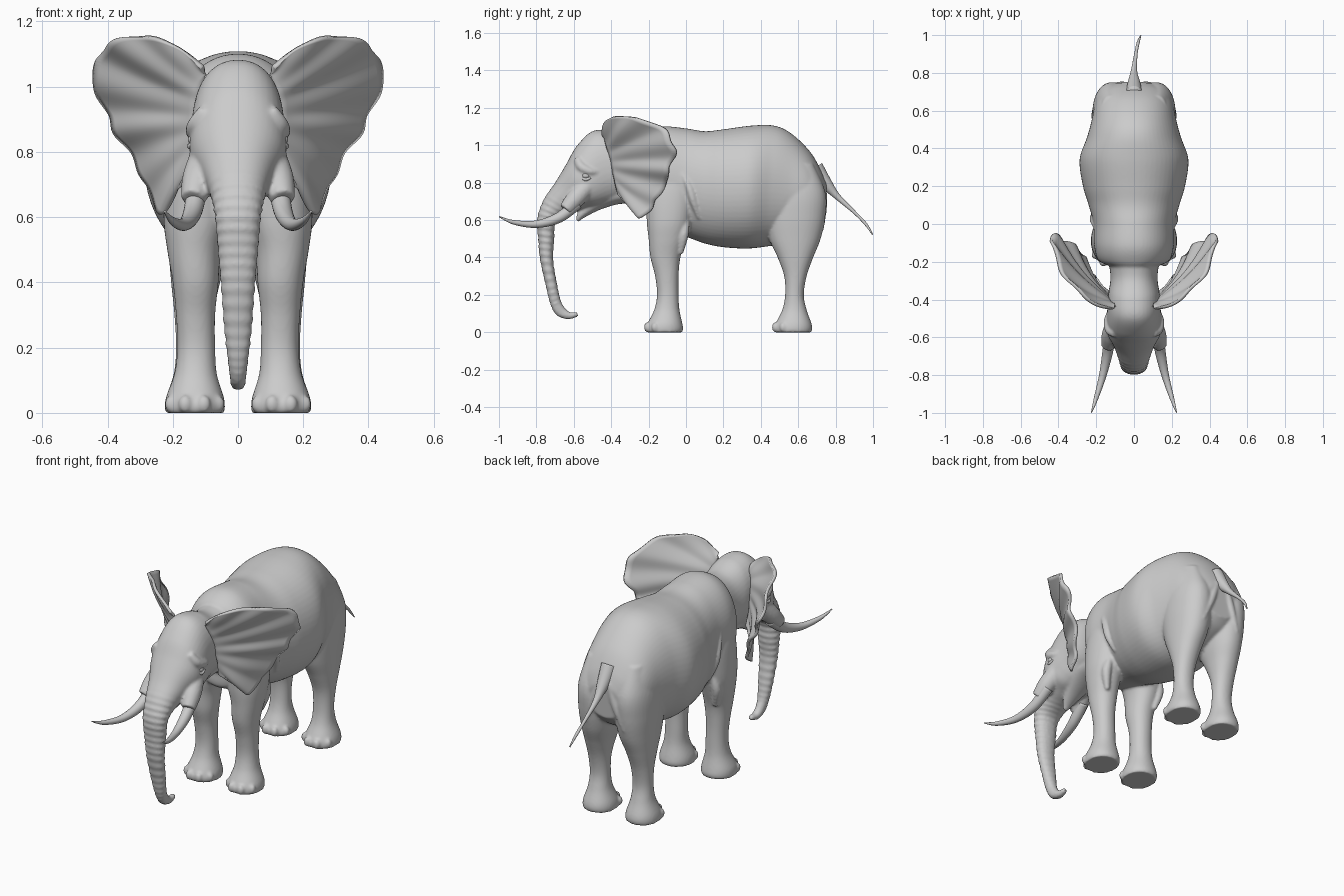
import bpy, bmesh, math
from mathutils import Vector


def spline(pts, u):
    """Catmull-Rom through rows of numbers, u in 0..len-1."""
    i = min(int(u), len(pts) - 2)
    f = u - i
    a, b, c, d = (pts[max(0, min(len(pts) - 1, i + k))] for k in (-1, 0, 1, 2))
    return [0.5 * (2 * q + (r - p) * f + (2 * p - 5 * q + 4 * r - s) * f * f
                   + (3 * q - p - 3 * r + s) * f ** 3) for p, q, r, s in zip(a, b, c, d)]


def loft(bm, rows, side=1, n=2.0, steps=8, seg=40, ridge=None):
    """Rows: front/top point (y, z), back/bottom point (y, z), half width, centre x."""
    rows = [tuple(r) + (0,) * (6 - len(r)) for r in rows]
    rings = []
    for k in range((len(rows) - 1) * steps + 1):
        u = k / steps
        y1, z1, y2, z2, w, cx = spline(rows, u)
        g = 1 + (ridge(u) if ridge else 0)
        ring = []
        for j in range(seg):
            a = 2 * math.pi * j / seg
            ca, sa = math.cos(a), math.sin(a)
            c = math.copysign(abs(ca) ** (2 / n), ca) * g / 2
            s = math.copysign(abs(sa) ** (2 / n), sa) * g
            ring.append(bm.verts.new((side * cx + s * w, (y1 + y2) / 2 + c * (y1 - y2),
                                      (z1 + z2) / 2 + c * (z1 - z2))))
        rings.append(ring)
    for A, B in zip(rings, rings[1:]):
        for j in range(seg):
            bm.faces.new((A[j], A[j - 1], B[j - 1], B[j]))
    bm.faces.new(rings[0])
    bm.faces.new(rings[-1])


def ball(bm, pos, size):
    vs = bmesh.ops.create_uvsphere(bm, u_segments=20, v_segments=12, radius=1)["verts"]
    for v in vs:
        v.co = Vector(pos) + Vector([a * b for a, b in zip(v.co, size)])


def finish(name, bm):
    bmesh.ops.recalc_face_normals(bm, faces=bm.faces)
    me = bpy.data.meshes.new(name)
    bm.to_mesh(me)
    bm.free()
    for p in me.polygons:
        p.use_smooth = True
    ob = bpy.data.objects.new(name, me)
    bpy.context.collection.objects.link(ob)
    return ob


def tube(bm, pts, side=1, steps=8, seg=16):
    """Round tube through rows of x, y, z, radius."""
    count = (len(pts) - 1) * steps
    P = [spline(pts, k / steps) for k in range(count + 1)]
    rings = []
    for k, p in enumerate(P):
        t = (Vector(P[min(k + 1, count)][:3]) - Vector(P[max(k - 1, 0)][:3])).normalized()
        e1 = t.cross(Vector((1, 0, 0))).normalized()
        e2 = t.cross(e1)
        ring = []
        for j in range(seg):
            a = 2 * math.pi * j / seg
            q = Vector(p[:3]) + (e1 * math.cos(a) + e2 * math.sin(a)) * p[3]
            ring.append(bm.verts.new((q.x * side, q.y, q.z)))
        rings.append(ring)
    for A, B in zip(rings, rings[1:]):
        for j in range(seg):
            bm.faces.new((A[j], A[j - 1], B[j - 1], B[j]))
    bm.faces.new(rings[0])
    bm.faces.new(rings[-1])


skin = bmesh.new()

# Torso
loft(skin, [(-.24, 1.03, -.20, .64, .12), (-.20, 1.07, -.19, .57, .185), (-.12, 1.10, -.12, .54, .21),
            (0, 1.09, 0, .51, .215), (.10, 1.075, .10, .475, .24), (.20, 1.085, .20, .455, .27),
            (.35, 1.105, .33, .448, .288), (.47, 1.105, .44, .46, .25), (.56, 1.065, .53, .475, .225),
            (.66, .97, .62, .51, .205), (.72, .87, .69, .55, .17), (.75, .79, .735, .60, .10)],
     n=2.1, seg=64)

# Neck, head and ringed trunk in one sweep
loft(skin, [(-.12, 1.07, -.12, .62, .15), (-.28, 1.04, -.26, .68, .125), (-.40, 1.075, -.33, .70, .135),
            (-.50, 1.075, -.38, .69, .14), (-.585, .995, -.43, .68, .147), (-.64, .90, -.48, .67, .145),
            (-.70, .80, -.54, .66, .112), (-.76, .71, -.63, .635, .085), (-.795, .61, -.695, .59, .07),
            (-.79, .50, -.705, .49, .061), (-.78, .39, -.71, .385, .052), (-.75, .25, -.69, .26, .042),
            (-.725, .15, -.67, .17, .031), (-.69, .09, -.65, .132, .025), (-.63, .07, -.62, .107, .022),
            (-.575, .085, -.585, .11, .014)],
     n=2.2, steps=16, ridge=lambda u: .05 * math.sin(6 * math.pi * u) * min(1, max(0, u - 6.5)))

# Lower jaw
loft(skin, [(-.28, .80, -.25, .69, .09), (-.40, .78, -.36, .685, .09), (-.50, .72, -.46, .655, .065),
            (-.57, .65, -.54, .615, .035), (-.59, .605, -.575, .59, .015)])

front_leg = [(-.17, .90, .03, .90, .07, .12), (-.21, .75, .05, .75, .095, .125),
             (-.21, .60, .03, .60, .10, .128), (-.20, .50, 0, .50, .082, .135),
             (-.19, .40, -.03, .40, .070, .13), (-.165, .30, -.04, .30, .060, .13),
             (-.155, .20, -.04, .20, .058, .128), (-.17, .12, -.035, .12, .065, .13),
             (-.205, .05, -.02, .05, .088, .132), (-.215, .02, -.015, .02, .092, .132),
             (-.21, 0, -.02, 0, .090, .132)]
hind_leg = [(.44, .90, .68, .90, .06, .12), (.42, .75, .745, .75, .10, .115),
            (.42, .62, .745, .62, .105, .115), (.445, .50, .72, .50, .093, .12),
            (.49, .40, .68, .40, .075, .13), (.525, .30, .645, .30, .060, .135),
            (.53, .20, .63, .20, .055, .135), (.515, .12, .645, .12, .062, .135),
            (.48, .05, .67, .05, .085, .135), (.47, .02, .675, .02, .090, .135),
            (.475, 0, .67, 0, .088, .135)]
for s in (1, -1):
    # Legs with toenails
    for leg, cy, ry in ((front_leg, -.115, .097), (hind_leg, .572, .10)):
        loft(skin, leg, s, n=2.15)
        for deg in (-58, -20, 20, 58):
            a = math.radians(deg)
            ball(skin, (s * .133 + .084 * math.sin(a), cy - ry * math.cos(a), .027), (.021, .019, .027))
    # Tusk socket, cheek, brow
    tube(skin, [(.10, -.53, .78, .05), (.122, -.59, .715, .05), (.137, -.645, .655, .038)], s)
    tube(skin, [(.10, -.58, .93, .02), (.128, -.56, .885, .026), (.138, -.51, .86, .022), (.13, -.46, .86, .01)], s)
    # Skin folds behind the shoulder and on the elbow
    tube(skin, [(.195, -.03, .87, .012), (.212, .015, .78, .02), (.212, .04, .70, .02), (.19, .07, .61, .01)], s)
    tube(skin, [(.17, .0, .60, .02), (.185, -.012, .52, .026), (.165, -.03, .42, .014)], s)
    # Creases of skin beside the tail
    tube(skin, [(.03, .73, .80, .02), (.07, .735, .68, .02), (.12, .725, .55, .012)], s)

# Fuse into one continuous hide
body = finish("body", skin)
rm = body.modifiers.new("fuse", 'REMESH')
rm.mode = 'VOXEL'
rm.voxel_size = .0075
rm.use_smooth_shade = True
sm = body.modifiers.new("soften", 'SMOOTH')
sm.factor = .5
sm.iterations = 4

# Ears: a rippled sheet between the root line and the outer rim
rim = [(.11, -.45, 1.06), (.19, -.43, 1.125), (.29, -.36, 1.155), (.38, -.25, 1.14), (.43, -.12, 1.085),
       (.433, -.06, .99), (.39, -.08, .90), (.345, -.10, .82), (.29, -.14, .73), (.26, -.19, .66),
       (.235, -.24, .61), (.20, -.29, .665), (.15, -.35, .73)]
root = [(.10, -.43, 1.04), (.115, -.42, .98), (.125, -.40, .90), (.135, -.38, .82), (.13, -.36, .74)]
bm = bmesh.new()
NT, NS = 96, 14
grid = []
for i in range(NT + 1):
    t = i / NT
    r, o = Vector(spline(root, t * 4)), Vector(spline(rim, t * 12))
    fade = math.sin(math.pi * t)
    row = []
    for j in range(NS + 1):
        s = j / NS
        p = r.lerp(o, s)
        wave = .011 * s * math.sin(t * 44) - .025 * math.sin(math.pi * s)
        p += Vector((.6, -.8, 0)) * wave * -fade
        p += (o - r).normalized() * .006 * fade * s ** 3 * math.sin(t * 60)
        row.append(bm.verts.new(p))
    grid.append(row)
for A, B in zip(grid, grid[1:]):
    for j in range(NS):
        bm.faces.new((A[j], A[j + 1], B[j + 1], B[j]))
ears = finish("ears", bm)
so = ears.modifiers.new("thickness", 'SOLIDIFY')
so.thickness = .016
so.offset = 0
ears.modifiers.new("both_sides", 'MIRROR')

# Tusks
bm = bmesh.new()
for s in (1, -1):
    tube(bm, [(.125, -.58, .69, .032), (.14, -.68, .613, .028), (.165, -.80, .578, .020),
              (.20, -.92, .588, .012), (.225, -.998, .618, .003)], s, seg=24)
finish("tusks", bm)

# Eyes
bm = bmesh.new()
for s in (1, -1):
    ball(bm, (s * .136, -.535, .838), (.018, .022, .018))
    tube(bm, [(.135, -.56, .828, .006), (.147, -.537, .817, .009), (.145, -.51, .826, .006)], s)
finish("eyes", bm)

# Tail
bm = bmesh.new()
tube(bm, [(0, .69, .88, .045), (0, .745, .80, .034), (0, .81, .725, .017), (.01, .90, .642, .009),
          (.022, .96, .58, .008), (.036, .998, .522, .003)])
finish("tail", bm)
